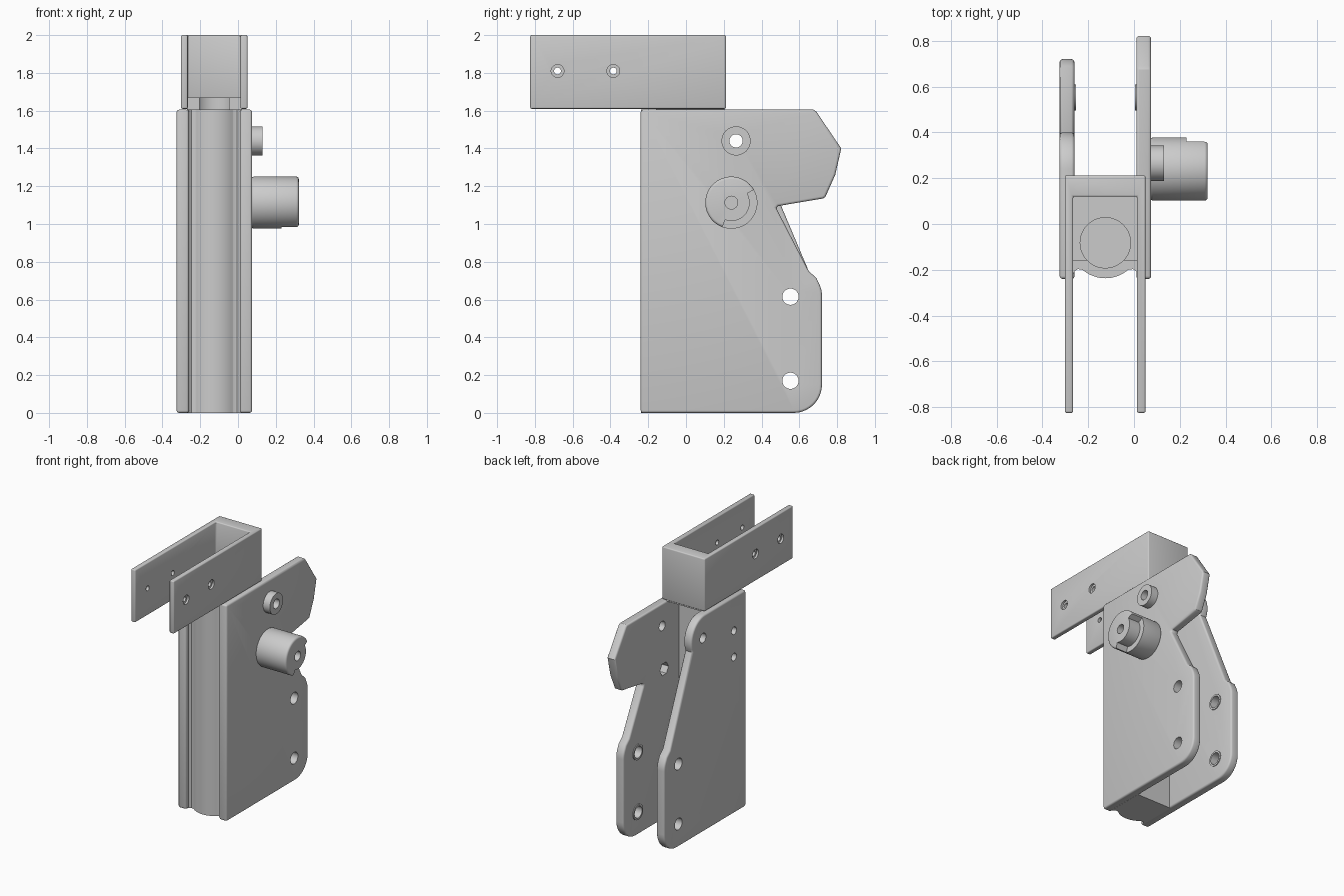
import bpy, bmesh, math

if "Cube" in bpy.data.objects:
    bpy.data.objects.remove(bpy.data.objects["Cube"])

steel = bpy.data.materials.new("light grey metal")
steel.diffuse_color = (0.6, 0.6, 0.6, 1)
steel.use_nodes = True
steel.node_tree.nodes["Principled BSDF"].inputs["Base Color"].default_value = steel.diffuse_color


def prism(name, pts, a, b, axis="X", bevel=0.0):
    """Extrude a profile from a to b: (y, z) points along X or (x, y) points along Z."""
    bm = bmesh.new()
    place = (lambda p, t: (t, *p)) if axis == "X" else (lambda p, t: (*p, t))
    lo = [bm.verts.new(place(p, a)) for p in pts]
    hi = [bm.verts.new(place(p, b)) for p in pts]
    bm.faces.new(lo[::-1])
    bm.faces.new(hi)
    for i in range(len(pts)):
        j = (i + 1) % len(pts)
        bm.faces.new((lo[i], lo[j], hi[j], hi[i]))
    bmesh.ops.recalc_face_normals(bm, faces=bm.faces)
    me = bpy.data.meshes.new(name)
    bm.to_mesh(me)
    bm.free()
    ob = bpy.data.objects.new(name, me)
    bpy.context.collection.objects.link(ob)
    me.materials.append(steel)
    if bevel:
        m = ob.modifiers.new("bevel", "BEVEL")
        m.width, m.segments = bevel, 3
        m.limit_method, m.angle_limit = "ANGLE", math.radians(50)
        apply(ob, m)
    return ob


def apply(ob, mod):
    bpy.context.view_layer.objects.active = ob
    bpy.ops.object.modifier_apply(modifier=mod.name)


def arc(cx, cy, r, a0, a1, n=10):
    return [(cx + r * math.cos(math.radians(a0 + (a1 - a0) * i / n)),
             cy + r * math.sin(math.radians(a0 + (a1 - a0) * i / n))) for i in range(n + 1)]


def circle(cx, cy, r, n=32):
    return arc(cx, cy, r, 0, 360, n)[:-1]


def cut(ob, pts, a, b, axis="X"):
    """Subtract an extruded profile and discard the cutter."""
    cutter = prism("cutter", pts, a, b, axis)
    cutter.hide_render = True
    m = ob.modifiers.new("cut", "BOOLEAN")
    m.operation, m.solver, m.object = "DIFFERENCE", "EXACT", cutter
    apply(ob, m)
    bpy.data.objects.remove(cutter)


PIVOT = (0.265, 1.44)
KNOB = (0.24, 1.113)
LOWER = [(0.553, 0.615), (0.553, 0.17)]

# Side plates share the rounded rear foot
foot = ([(-0.24, 0)] + arc(0.57, 0.15, 0.15, -90, 0)
        + arc(0.58, 0.62, 0.14, 0, 30, 5) + [(0.65, 0.75)])
foot[-2] = (0.69, 0.715)
right_plate = prism("right_plate", foot + [
    (0.485, 1.07), (0.477, 1.085), (0.487, 1.095), (0.725, 1.135), (0.738, 1.143),
    (0.79, 1.26), (0.822, 1.40), (0.69, 1.595), (0.675, 1.605), (-0.24, 1.605)],
    0.01, 0.075, bevel=0.013)
left_plate = prism("left_plate", foot + arc(0.24, 1.445, 0.16, -25, 90, 14)
                   + [(-0.24, 1.605)], -0.325, -0.26, bevel=0.013)

# Holes through the plates
for p in LOWER:
    cut(right_plate, circle(*p, 0.043), -0.1, 0.2)
    cut(left_plate, circle(*p, 0.043), -0.4, -0.2)
cut(right_plate, circle(*PIVOT, 0.035), -0.1, 0.2)
cut(left_plate, circle(*PIVOT, 0.035), -0.4, -0.2)
cut(right_plate, circle(*KNOB, 0.05, 6), -0.1, 0.2)
for z in (1.355, 1.16):
    cut(left_plate, circle(-0.10, z, 0.028), -0.4, -0.27)

# Thin collars around the lower holes on the inner faces
for i, p in enumerate(LOWER):
    for side, a, b in (("right", 0.004, 0.011), ("left", -0.261, -0.254)):
        ring = prism(f"{side}_collar_{i + 1}", circle(*p, 0.057), a, b)
        cut(ring, circle(*p, 0.043), a - 0.1, b + 0.1)

# Pivot boss
boss = prism("pivot_boss", circle(*PIVOT, 0.077, 40), 0.07, 0.13)
cut(boss, circle(*PIVOT, 0.035), 0.0, 0.2)

# Knob with a stepped sector, an axle hole and a hex socket on the inner side
knob = prism("knob", circle(*KNOB, 0.138, 56), 0.07, 0.322, bevel=0.014)
cut(knob, arc(*KNOB, 0.097, 30, -110, 24) + arc(*KNOB, 0.2, -110, 30, 24), 0.23, 0.4)
cut(knob, circle(*KNOB, 0.034), 0.2, 0.4)
cut(knob, circle(*KNOB, 0.05, 6), 0.0, 0.12)

# Barrel spine between the plates, with a bulging front
BORE = (-0.125, -0.082)
spine = prism("barrel_spine", [(0.02, 0.065), (-0.27, 0.065), (-0.27, -0.225), (-0.258, -0.205),
              (-0.245, -0.197), (-0.225, -0.2)]
              + arc(-0.125, -0.085, 0.152, -130, -50, 16)
              + [(-0.025, -0.2), (-0.005, -0.197), (0.008, -0.205), (0.02, -0.225)],
              0.0, 1.605, "Z")
cut(spine, circle(*BORE, 0.11, 40), 1.57, 1.8, "Z")

# Top bracket: thick rear wall and two long arms
bracket = prism("top_bracket", [(-0.302, -0.825), (-0.302, 0.212), (0.05, 0.212), (0.05, -0.825),
                (0.013, -0.825), (0.013, 0.12), (-0.266, 0.12), (-0.266, -0.825)],
                1.61, 2.0, "Z", bevel=0.008)
for y in (-0.68, -0.385):
    cut(bracket, circle(y, 1.81, 0.018), -0.5, 0.3)
    cut(bracket, circle(y, 1.81, 0.034), 0.035, 0.3)
    cut(bracket, circle(y, 1.81, 0.034), -0.5, -0.287)

# Bracket floor, opened by the bore
floor = prism("bracket_floor", [(-0.27, -0.16), (0.02, -0.16), (0.02, 0.205), (-0.27, 0.205)],
              1.60, 1.67, "Z")
cut(floor, circle(*BORE, 0.11, 40), 1.5, 1.8, "Z")

# Smooth curved surfaces, keep hard edges
for ob in bpy.context.scene.objects:
    ob.select_set(True)
bpy.context.view_layer.objects.active = bracket
bpy.ops.object.shade_smooth_by_angle(angle=math.radians(32))
